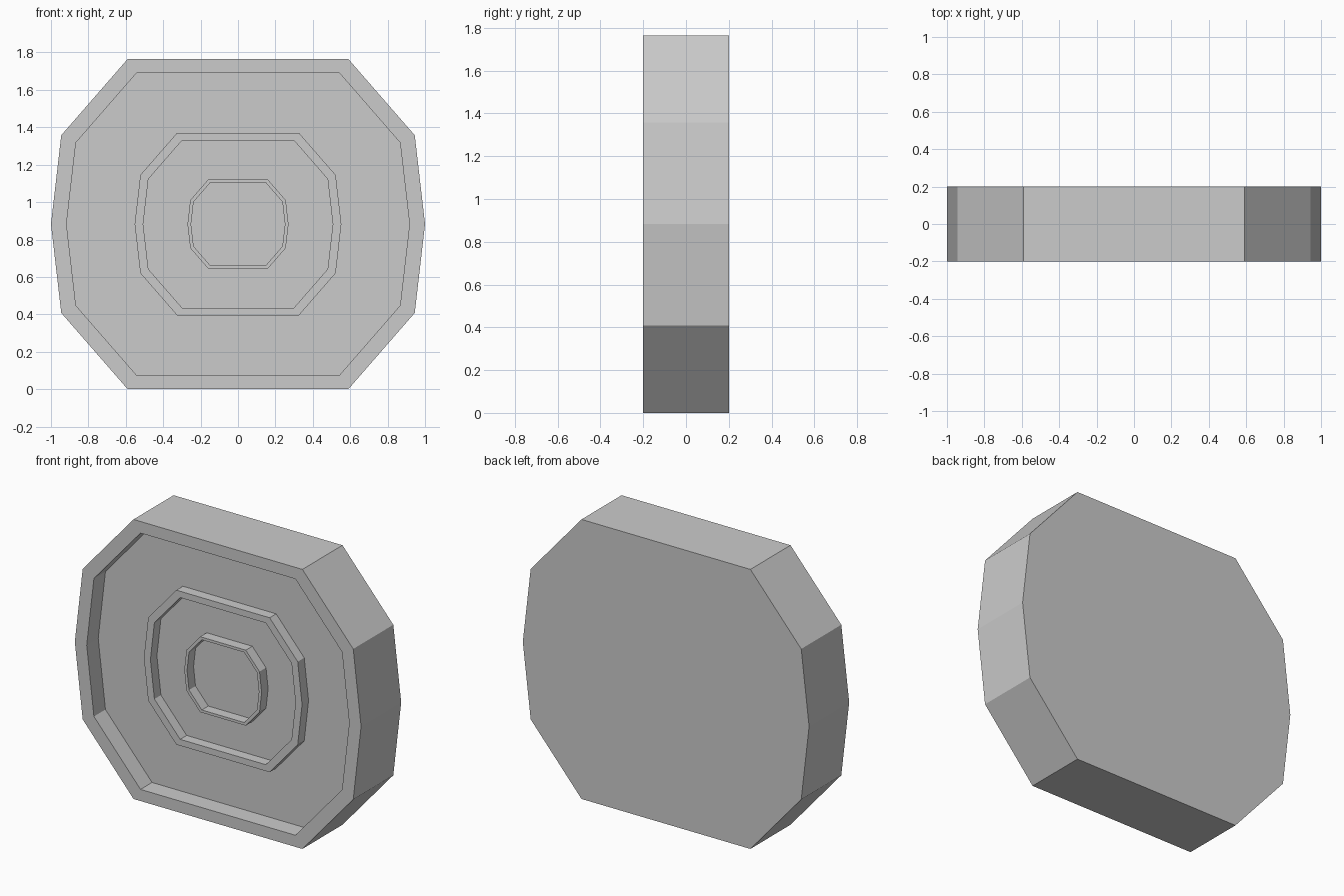
import bpy, bmesh

if "Cube" in bpy.data.objects:
    bpy.data.objects.remove(bpy.data.objects["Cube"])

HALF_HEIGHT = 0.8825
# One quarter of the ten-sided outline, mirrored into a full loop
quarter = [(1.0, 0.0), (0.945, 0.475), (0.59, HALF_HEIGHT)]
upper = quarter + [(-x, z) for x, z in reversed(quarter)]
outline = upper + [(x, -z) for x, z in reversed(upper[1:-1])]

BACK, FRONT = 0.2, -0.2
FLOOR, RIDGE = -0.085, -0.15

# Cross-section from back edge to centre: (outline scale, y)
section = [
    (1.0, BACK), (1.0, FRONT),            # outer wall
    (0.917, FRONT), (0.917, FLOOR),       # rim and recess
    (0.5525, FLOOR), (0.5525, RIDGE),     # large raised ring
    (0.507, RIDGE), (0.507, FLOOR),
    (0.27, FLOOR), (0.27, RIDGE),         # small raised ring
    (0.251, RIDGE), (0.251, FLOOR),
]


def build_dish(name):
    bm = bmesh.new()
    loops = [[bm.verts.new((x * s, y, HALF_HEIGHT + z * s)) for x, z in outline]
             for s, y in section]
    n = len(outline)
    for a, b in zip(loops, loops[1:]):
        for i in range(n):
            j = (i + 1) % n
            bm.faces.new((a[i], a[j], b[j], b[i]))
    # Back panel and centre of the dish
    bm.faces.new(loops[0])
    bm.faces.new(loops[-1])
    bmesh.ops.recalc_face_normals(bm, faces=bm.faces)
    mesh = bpy.data.meshes.new(name)
    bm.to_mesh(mesh)
    bm.free()
    obj = bpy.data.objects.new(name, mesh)
    bpy.context.collection.objects.link(obj)
    return obj


build_dish("ringed_disc")
